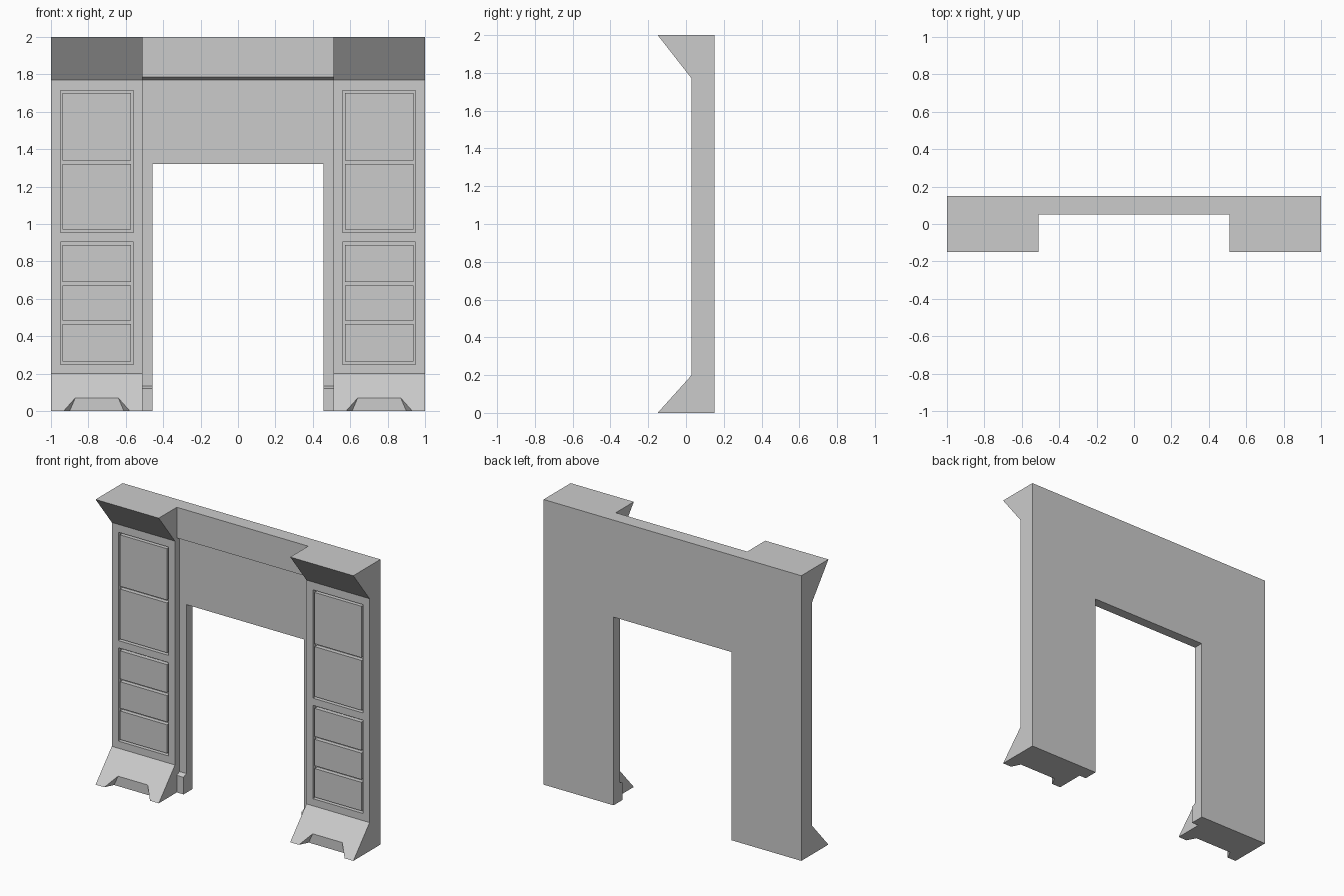
import bpy
import bmesh

cube = bpy.data.objects.get("Cube")
if cube:
    bpy.data.objects.remove(cube, do_unlink=True)

grey = bpy.data.materials.new("plain grey")
grey.use_nodes = True
COLOUR = (0.6, 0.6, 0.6, 1)
grey.diffuse_color = COLOUR
grey.node_tree.nodes["Principled BSDF"].inputs["Base Color"].default_value = COLOUR

PILLAR_X, PILLAR_HALF = 0.755, 0.245
INNER, OPENING = 0.51, 0.457
BACK, FACE, OUT = 0.15, 0.03, -0.15
WALL, TRIM, GROOVE = 0.08, 0.05, 0.06
HEAD = 1.32


def finish(bm, name):
    """Turn a bmesh into a named grey object."""
    bmesh.ops.recalc_face_normals(bm, faces=bm.faces)
    mesh = bpy.data.meshes.new(name)
    bm.to_mesh(mesh)
    bm.free()
    mesh.materials.append(grey)
    obj = bpy.data.objects.new(name, mesh)
    bpy.context.collection.objects.link(obj)
    return obj


def loft(bm, start, end):
    """Close a solid between two matching rings of points."""
    a = [bm.verts.new(p) for p in start]
    b = [bm.verts.new(p) for p in end]
    bm.faces.new(a)
    bm.faces.new(b[::-1])
    for i in range(len(a)):
        j = (i + 1) % len(a)
        bm.faces.new((a[i], b[i], b[j], a[j]))


def prism(bm, profile, x0, x1):
    """Extrude a (y, z) profile along x."""
    loft(bm, [(x0, y, z) for y, z in profile], [(x1, y, z) for y, z in profile])


def box(bm, x, half, y0, y1, z0, z1):
    prism(bm, [(y0, z0), (y1, z0), (y1, z1), (y0, z1)], x - half, x + half)


def notch_ring(x, y):
    """Section of the tapered foot notch at depth y."""
    def half(z):
        return 0.145 - 0.51 * (y + 0.087) - 0.43 * z
    low, high = -0.05, 0.1
    return [(x - half(low), y, low), (x + half(low), y, low),
            (x + half(high), y, high), (x - half(high), y, high)]


# Recess height ranges, and the raised panes inside them
RECESSES = [(0.25, 0.905), (0.955, 1.715)]
PANES = [(0.265, 0.465), (0.485, 0.67), (0.69, 0.887), (0.97, 1.32), (1.34, 1.70)]
PILLAR = [(BACK, 0), (OUT, 0), (FACE, 0.2), (FACE, 1.77), (OUT, 2), (BACK, 2)]
JAMB = [(BACK, 0), (TRIM, 0), (TRIM, 0.12), (WALL, 0.135), (WALL, HEAD), (BACK, HEAD)]
LINTEL = [(BACK, HEAD), (WALL, HEAD), (WALL, 1.77), (TRIM, 1.785), (TRIM, 2), (BACK, 2)]

for side, sign in (("left", 1), ("right", -1)):
    x = sign * PILLAR_X

    # Pillar with flared head and foot
    bm = bmesh.new()
    prism(bm, PILLAR, x - PILLAR_HALF, x + PILLAR_HALF)
    pillar = finish(bm, side + "_pillar")

    # Cutter for the panel recesses and the foot notch
    bm = bmesh.new()
    for z0, z1 in RECESSES:
        box(bm, x, 0.195, -0.1, GROOVE, z0, z1)
    loft(bm, notch_ring(x, -0.2), notch_ring(x, -0.087))
    cutter = finish(bm, side + "_cutter")
    cutter.hide_render = True
    cut = pillar.modifiers.new("recesses", "BOOLEAN")
    cut.operation = "DIFFERENCE"
    cut.solver = "EXACT"
    cut.object = cutter
    graph = bpy.context.evaluated_depsgraph_get()
    carved = bpy.data.meshes.new_from_object(pillar.evaluated_get(graph))
    pillar.modifiers.clear()
    pillar.data = carved
    bpy.data.objects.remove(cutter, do_unlink=True)

    # Raised panes leaving a narrow groove around each
    bm = bmesh.new()
    for z0, z1 in PANES:
        box(bm, x, 0.182, FACE, GROOVE, z0, z1)
    finish(bm, side + "_panes")

    # Door jamb with a small plinth block
    bm = bmesh.new()
    prism(bm, JAMB, sign * OPENING, sign * INNER)
    finish(bm, side + "_jamb")

# Lintel with a projecting upper band
bm = bmesh.new()
prism(bm, LINTEL, -INNER, INNER)
finish(bm, "lintel")
